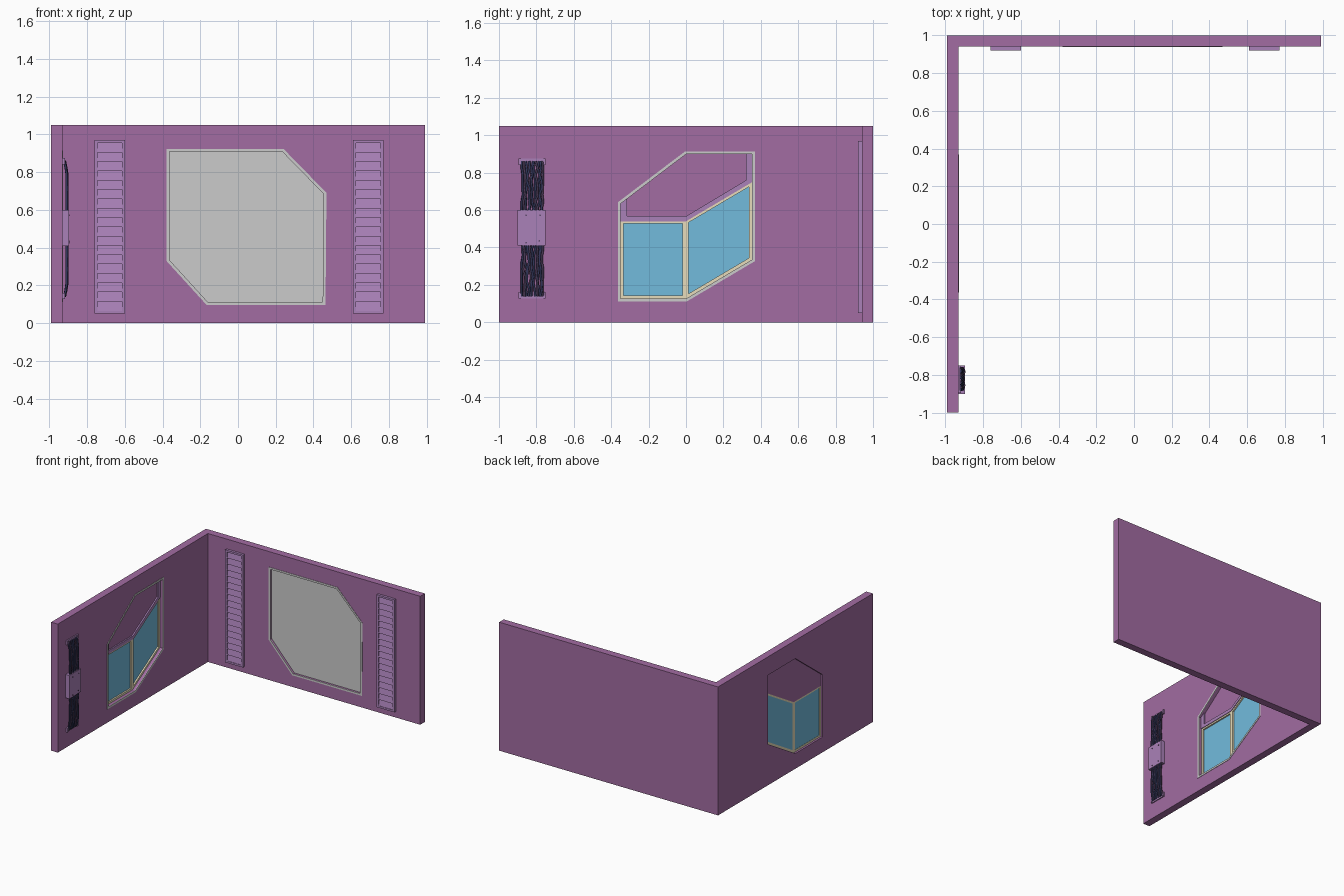
import bpy, bmesh, math, random
from mathutils import Vector

if "Cube" in bpy.data.objects:
    bpy.data.objects.remove(bpy.data.objects["Cube"])

random.seed(4)


def material(name, rgb):
    m = bpy.data.materials.new(name)
    m.diffuse_color = (*rgb, 1)
    m.use_nodes = True
    m.node_tree.nodes["Principled BSDF"].inputs["Base Color"].default_value = m.diffuse_color
    return m


PURPLE = material("wall_purple", (0.36, 0.15, 0.36))
LILAC = material("trim_lilac", (0.40, 0.22, 0.48))
BLUE = material("glass_blue", (0.17, 0.50, 0.72))
CREAM = material("mullion_cream", (0.80, 0.72, 0.50))
NAVY = material("cable_navy", (0.035, 0.04, 0.11))
DARK = material("cable_dark", (0.07, 0.045, 0.10))


def place(wall, u, z, d):
    """Wall coordinates to world; d is the distance out of the wall into the room."""
    return Vector((u, 0.94 - d, z)) if wall == "back" else Vector((-0.93 + d, u, z))


def finish(bm, name, mat):
    bmesh.ops.recalc_face_normals(bm, faces=bm.faces)
    me = bpy.data.meshes.new(name)
    bm.to_mesh(me)
    bm.free()
    ob = bpy.data.objects.new(name, me)
    bpy.context.collection.objects.link(ob)
    if mat:
        me.materials.append(mat)
    return ob


def prism(name, pts, wall, d0, d1, mat):
    bm = bmesh.new()
    a, b = [[bm.verts.new(place(wall, u, z, d)) for u, z in pts] for d in (d0, d1)]
    bm.faces.new(a)
    bm.faces.new(b)
    for i in range(len(pts)):
        j = (i + 1) % len(pts)
        bm.faces.new((a[i], a[j], b[j], b[i]))
    return finish(bm, name, mat)


def rect(u0, u1, z0, z1):
    return [(u0, z0), (u1, z0), (u1, z1), (u0, z1)]


def inset(pts, w):
    """Offset a counter-clockwise outline inward by w."""
    out, n = [], len(pts)
    for i in range(n):
        p, q, r = (Vector(pts[k % n]) for k in (i - 1, i, i + 1))
        e, f = (q - p).normalized(), (r - q).normalized()
        n1, n2 = Vector((-e.y, e.x)), Vector((-f.y, f.x))
        out.append(tuple(q + (n1 + n2) * w / (1 + n1.dot(n2))))
    return out


def ring(name, pts, w, wall, d0, d1, mat):
    bm = bmesh.new()
    loops = [[bm.verts.new(place(wall, u, z, d)) for u, z in outline]
             for outline, d in ((pts, d0), (pts, d1), (inset(pts, w), d1), (inset(pts, w), d0))]
    n = len(pts)
    for k in range(4):
        a, b = loops[k], loops[(k + 1) % 4]
        for i in range(n):
            j = (i + 1) % n
            bm.faces.new((a[i], a[j], b[j], b[i]))
    return finish(bm, name, mat)


def cut(ob, pts, wall, d0, d1):
    cutter = prism("opening_cutter", pts, wall, d0, d1, None)
    cutter.hide_render = True
    mod = ob.modifiers.new("opening", 'BOOLEAN')
    mod.object, mod.operation, mod.solver = cutter, 'DIFFERENCE', 'EXACT'
    bpy.context.view_layer.objects.active = ob
    bpy.ops.object.modifier_apply(modifier=mod.name)
    bpy.data.objects.remove(cutter)


# Two walls with a shallow screen recess and a window opening
screen = [(-0.16, 0.11), (0.45, 0.11), (0.455, 0.685), (0.235, 0.91), (-0.365, 0.91), (-0.365, 0.335)]
window = [(-0.35, 0.125), (0, 0.125), (0.355, 0.335), (0.355, 0.9), (0, 0.9), (-0.35, 0.635)]
back_wall = prism("back_wall", rect(-0.93, 0.99, 0, 1.05), "back", -0.06, 0, PURPLE)
left_wall = prism("left_wall", rect(-1, 1, 0, 1.05), "left", -0.06, 0, PURPLE)
cut(back_wall, screen, "back", -0.02, 0.05)
cut(left_wall, window, "left", -0.1, 0.05)

# Screen and the thin rims round both openings
prism("screen_panel", screen, "back", -0.021, -0.017, None)
ring("screen_rim", inset(screen, -0.014), 0.015, "back", -0.002, 0.003, None)
ring("window_rim", inset(window, -0.014), 0.015, "left", -0.002, 0.003, None)

# Window shutter with a raised border, covering the upper part
shutter = [(-0.35, 0.54), (0, 0.54), (0.355, 0.75), (0.355, 0.9), (0, 0.9), (-0.35, 0.635)]
prism("shutter_panel", shutter, "left", -0.045, -0.03, PURPLE)
prism("shutter_left_stile", [(-0.35, 0.54), (-0.315, 0.54), (-0.315, 0.661), (-0.35, 0.635)],
      "left", -0.04, -0.018, LILAC)
prism("shutter_right_stile", [(0.322, 0.73), (0.355, 0.75), (0.355, 0.9), (0.322, 0.9)],
      "left", -0.04, -0.018, LILAC)
prism("shutter_bottom_rail", [(-0.35, 0.54), (0, 0.54), (0.355, 0.75), (0.355, 0.78), (0, 0.567), (-0.35, 0.567)],
      "left", -0.04, -0.019, LILAC)

# Glass and cream glazing bars
lower = [(-0.35, 0.125), (0, 0.125), (0.355, 0.335), (0.355, 0.755), (0, 0.545), (-0.35, 0.545)]
prism("window_glass", lower, "left", -0.042, -0.036, BLUE)
ring("window_glazing_frame", lower, 0.017, "left", -0.044, -0.024, CREAM)
prism("window_mullion", rect(-0.018, 0.014, 0.13, 0.545), "left", -0.044, -0.023, CREAM)

# Louvred vents on the back wall
for side, u0 in (("left", -0.76), ("right", 0.61)):
    outer = rect(u0, u0 + 0.16, 0.05, 0.97)
    ring(side + "_vent_frame", outer, 0.015, "back", 0, 0.02, LILAC)
    bm = bmesh.new()
    count, z0, z1 = 18, 0.065, 0.955
    step = (z1 - z0) / count
    for i in range(count):
        z = z0 + i * step
        section = [(0, z), (0.016, z), (0.006, z + step), (0, z + step)]
        a, b = [[bm.verts.new(place("back", u, zz, d)) for d, zz in section]
                for u in (u0 + 0.015, u0 + 0.145)]
        bm.faces.new(a)
        bm.faces.new(b)
        for k in range(4):
            bm.faces.new((a[k], a[k - 1], b[k - 1], b[k]))
    finish(bm, side + "_vent_slats", LILAC)

# Cable bundle: end brackets, centre cover and bolts on the left wall
for name, z in (("lower", 0.128), ("upper", 0.842)):
    prism(name + "_cable_bracket", rect(-0.895, -0.75, z, z + 0.033), "left", 0, 0.008, LILAC)
    for k, u in enumerate((-0.895, -0.762)):
        prism(f"{name}_bracket_ear_{k}", rect(u, u + 0.012, z, z + 0.033), "left", 0, 0.014, LILAC)
prism("cable_cover", rect(-0.9, -0.75, 0.41, 0.6), "left", 0, 0.034, LILAC)
for k, (u, z) in enumerate(((-0.855, 0.425), (-0.785, 0.435), (-0.855, 0.572), (-0.78, 0.572))):
    bpy.ops.mesh.primitive_cylinder_add(vertices=8, radius=0.004, depth=0.006,
                                        location=place("left", u, z, 0.035), rotation=(0, math.pi / 2, 0))
    bolt = bpy.context.object
    bolt.name = f"cover_bolt_{k}"
    bolt.data.materials.append(DARK)

# Wavy cables running from bracket to bracket behind the cover
for k in range(11):
    cu = bpy.data.curves.new("cable", 'CURVE')
    cu.dimensions, cu.bevel_depth, cu.bevel_resolution = '3D', 0.0065, 1
    cu.use_fill_caps = True
    base = -0.877 + 0.0112 * k
    sp = cu.splines.new('POLY')
    n = 21
    sp.points.add(n - 1)
    for i, p in enumerate(sp.points):
        t = i / (n - 1)
        half = abs(2 * t - 1)
        d = 0.009 + 0.013 * min(1, (1 - half) * 6) + (k % 2) * 0.003
        u = min(-0.764, max(-0.878, base + random.uniform(-0.007, 0.007)))
        p.co = (*place("left", u, 0.14 + 0.72 * t, d), 1)
    ob = bpy.data.objects.new(f"cable_{k}", cu)
    bpy.context.collection.objects.link(ob)
    cu.materials.append(DARK if k % 3 == 1 else NAVY)
